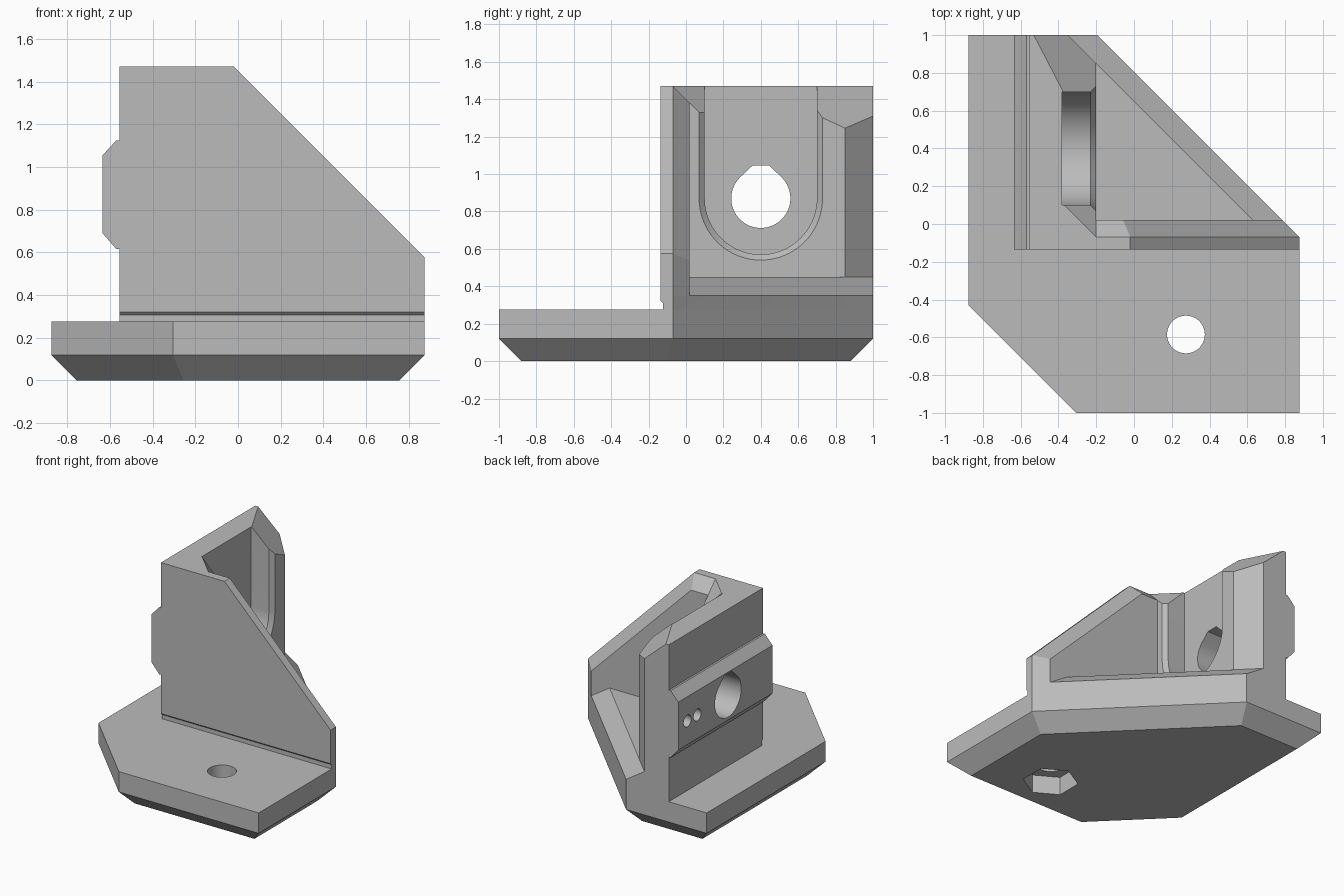
import bpy, bmesh
from math import cos, sin, pi, sqrt
from mathutils import Vector

old = bpy.data.objects.get("Cube")
if old:
    bpy.data.objects.remove(old, do_unlink=True)

grey = bpy.data.materials.new("plain grey")
grey.use_nodes = True
grey.diffuse_color = (0.5, 0.5, 0.5, 1)
grey.node_tree.nodes["Principled BSDF"].inputs["Base Color"].default_value = (0.5, 0.5, 0.5, 1)


def finish(name, bm):
    bmesh.ops.recalc_face_normals(bm, faces=bm.faces)
    mesh = bpy.data.meshes.new(name)
    bm.to_mesh(mesh)
    bm.free()
    mesh.materials.append(grey)
    obj = bpy.data.objects.new(name, mesh)
    bpy.context.collection.objects.link(obj)
    return obj


def solid(name, lo, hi, planes=()):
    """Box from lo to hi, keeping only the side where normal . p <= d."""
    bm = bmesh.new()
    bmesh.ops.create_cube(bm, size=1)
    for v in bm.verts:
        v.co = [(a + b) / 2 + c * (b - a) for a, b, c in zip(lo, hi, v.co)]
    for n, d in planes:
        n = Vector(n)
        geom = bm.verts[:] + bm.edges[:] + bm.faces[:]
        bmesh.ops.bisect_plane(bm, geom=geom, dist=1e-5, plane_co=n * d / n.length_squared,
                               plane_no=n.normalized(), clear_outer=True)
        rim = [e for e in bm.edges if e.is_boundary]
        if rim:
            bmesh.ops.holes_fill(bm, edges=rim, sides=0)
    return finish(name, bm)


def loft(name, rings):
    """Closed skin through matching rings of points, capped at both ends."""
    bm = bmesh.new()
    loops = [[bm.verts.new(p) for p in ring] for ring in rings]
    for a, b in zip(loops, loops[1:]):
        for i in range(len(a)):
            j = (i + 1) % len(a)
            bm.faces.new((a[i], a[j], b[j], b[i]))
    bm.faces.new(loops[0])
    bm.faces.new(loops[-1])
    return finish(name, bm)


def arc(cx, cy, r, start, end, steps):
    return [(cx + r * cos(start + (end - start) * i / steps),
             cy + r * sin(start + (end - start) * i / steps)) for i in range(steps + 1)]


def along_x(name, pts, x0, x1):
    return loft(name, [[(x, y, z) for y, z in pts] for x in (x0, x1)])


def along_z(name, pts, z0, z1):
    return loft(name, [[(x, y, z) for x, y in pts] for z in (z0, z1)])


def combine(target, other, operation):
    """Boolean the other solid into the target and discard it."""
    mod = target.modifiers.new(operation.lower(), 'BOOLEAN')
    mod.operation, mod.object, mod.solver = operation, other, 'EXACT'
    bpy.context.view_layer.update()
    graph = bpy.context.evaluated_depsgraph_get()
    mesh = bpy.data.meshes.new_from_object(target.evaluated_get(graph))
    target.modifiers.clear()
    target.data = mesh
    bpy.data.objects.remove(other, do_unlink=True)


TOP, DIAG = 1.47, 0.805
AXIS_Y, AXIS_Z = 0.4, 0.87
h = 1 / sqrt(2)

# Base plate: six sided, with a chamfer all round the underside
sides = [((1, 0), 0.875), ((-1, 0), 0.875), ((0, 1), 1), ((0, -1), 1),
         ((h, h), DIAG * h), ((-h, -h), 1.305 * h)]
planes = [((a, b, 0), d) for (a, b), d in sides] + [((a, b, -1), d - 0.12) for (a, b), d in sides]
bracket = solid("corner_bracket", (-0.9, -1.1, 0), (0.9, 1.1, 0.275), planes)

# Raised floor between the walls, bevelled along the diagonal
floor = solid("floor", (-0.555, -0.122, 0.2), (0.875, 1, 0.45),
              [((1, 1, 0), DIAG), ((1, 1, 1.55), 0.65 + 1.55 * 0.45)])

# Side wall with top bevels at both ends and a bevelled round-bottomed recess
undercut = ((0, -1, -1), -0.185)
side_wall = solid("side_wall", (-0.555, -0.135, 0.2), (-0.2, 1, TOP), [((1, 1, 0), 0.65), undercut])
front_bevel = solid("front_bevel", (-0.5, -0.3, 1.1), (-0.1, 0.11, 1.6), [((-1, -1, -1), -1.2)])
slant = Vector((0.888, 0.46, 1))
back_bevel = solid("back_bevel", (-0.7, 0.69, 1), (-0.1, 1.1, 1.6),
                   [(-slant, -slant.dot((-0.38, 0.71, TOP)))])
rings = []
for x, r in ((-0.38, 0.3), (-0.23, 0.3), (-0.19, 0.34)):
    u = arc(AXIS_Y, AXIS_Z, r, pi, 2 * pi, 40)
    u = [(AXIS_Y - r, 1.7)] + u + [(AXIS_Y + r, 1.7)]
    rings.append([(x, y, z) for y, z in u])
recess = loft("recess", rings)
for cutter in (front_bevel, back_bevel, recess):
    combine(side_wall, cutter, 'DIFFERENCE')

# Front wall: sloping gusset with bevelled inner top edges
front_wall = solid("front_wall", (-0.25, -0.135, 0.2), (0.875, 0.02, TOP),
                   [((1, 1, 0), DIAG), ((1, 0, 1), 1.45), ((0, 1, 1), 1.4),
                    ((h, 1, h), 1.45 * h - 0.07), undercut])

# Rail on the outer side
rail_profile = [(-0.5, 1.125), (-0.57, 1.125), (-0.635, 1.055),
                (-0.635, 0.69), (-0.57, 0.615), (-0.5, 0.615)]
rail = loft("rail", [[(x, y, z) for x, z in rail_profile] for y in (-0.135, 1)])

for part in (floor, side_wall, front_wall, rail):
    combine(bracket, part, 'UNION')

# Holes: flat-topped main bore, two blind pin holes, bolt hole with nut trap
bore = arc(AXIS_Y, AXIS_Z, 0.158, 0.75 * pi, 2.25 * pi, 48)
bore += [(AXIS_Y + 0.045, 1.045), (AXIS_Y - 0.045, 1.045)]
cutters = [along_x("bore", bore, -0.8, -0.3)]
for y in (0.89, 0.77):
    cutters.append(along_x("pin_hole", arc(y, AXIS_Z, 0.045, 0, 2 * pi, 24)[:-1], -0.8, -0.42))
cutters.append(along_z("bolt_hole", arc(0.275, -0.585, 0.1, 0, 2 * pi, 40)[:-1], -0.1, 0.4))
cutters.append(along_z("nut_trap", arc(0.275, -0.585, 0.195, pi / 6, 13 * pi / 6, 6)[:-1], -0.1, 0.14))
for cutter in cutters:
    combine(bracket, cutter, 'DIFFERENCE')

# Smooth the curved walls, keep every bevel crisp
bpy.ops.object.select_all(action='DESELECT')
bracket.select_set(True)
bpy.context.view_layer.objects.active = bracket
bpy.ops.object.shade_smooth_by_angle(angle=pi / 9)
